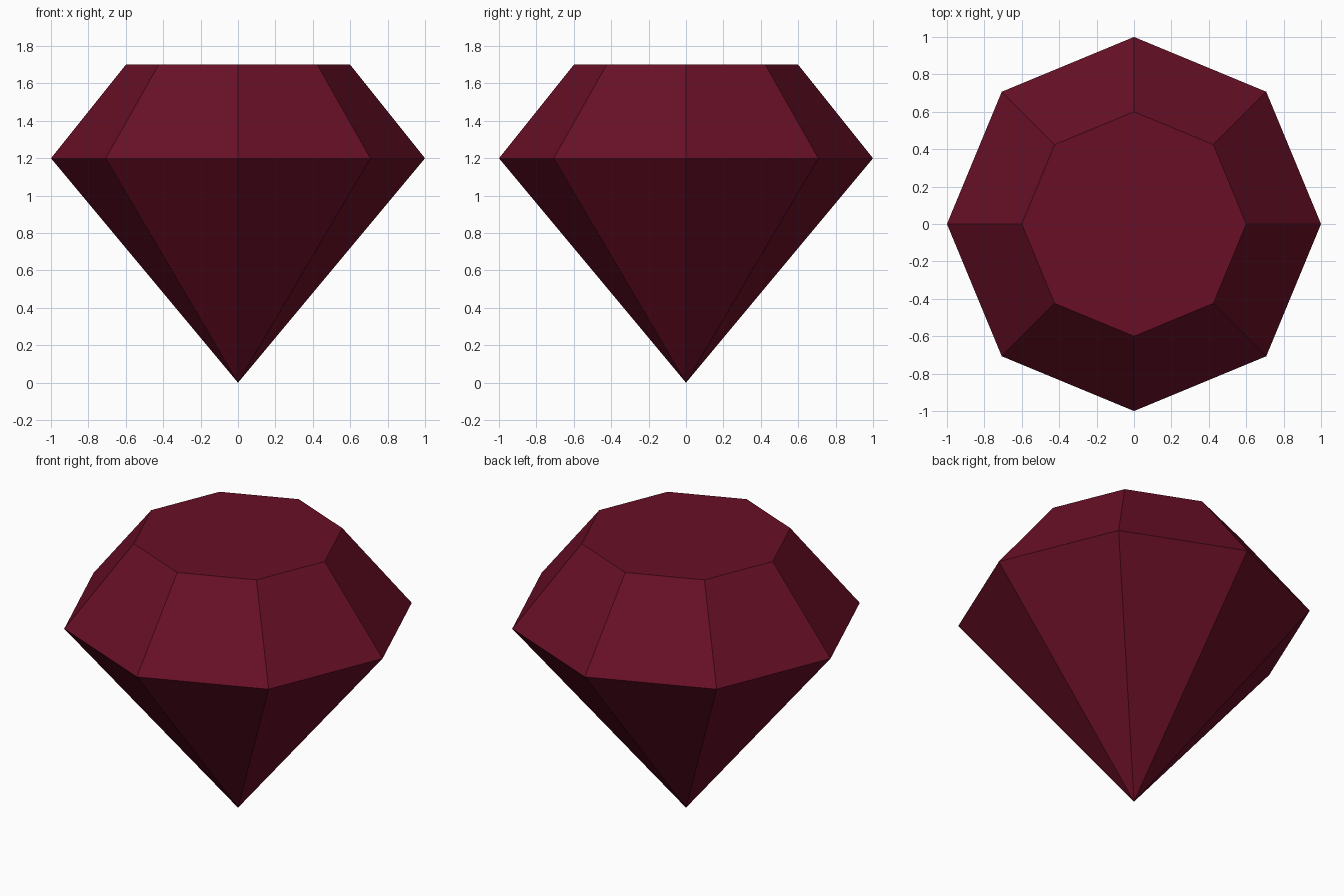
import bpy, bmesh, math

if "Cube" in bpy.data.objects:
    bpy.data.objects.remove(bpy.data.objects["Cube"])

SIDES = 8

# Single deep red material
red = bpy.data.materials.new("deep ruby red")
red.diffuse_color = (0.138, 0.0048, 0.0194, 1.0)
red.use_nodes = True
red.node_tree.nodes["Principled BSDF"].inputs["Base Color"].default_value = red.diffuse_color


def ring(bm, radius, z):
    return [bm.verts.new((radius * math.cos(math.tau * i / SIDES),
                          radius * math.sin(math.tau * i / SIDES), z))
            for i in range(SIDES)]


bm = bmesh.new()
tip = bm.verts.new((0, 0, 0))
girdle = ring(bm, 1.0, 1.2)
table = ring(bm, 0.6, 1.7)

# Pavilion facets below, crown facets above
for i in range(SIDES):
    j = (i + 1) % SIDES
    bm.faces.new((tip, girdle[j], girdle[i]))
    bm.faces.new((girdle[i], girdle[j], table[j], table[i]))

# Flat table on top
bm.faces.new(table)
bmesh.ops.recalc_face_normals(bm, faces=bm.faces)

mesh = bpy.data.meshes.new("cut_gem")
bm.to_mesh(mesh)
bm.free()
mesh.materials.append(red)
gem = bpy.data.objects.new("cut_gem", mesh)
bpy.context.collection.objects.link(gem)
